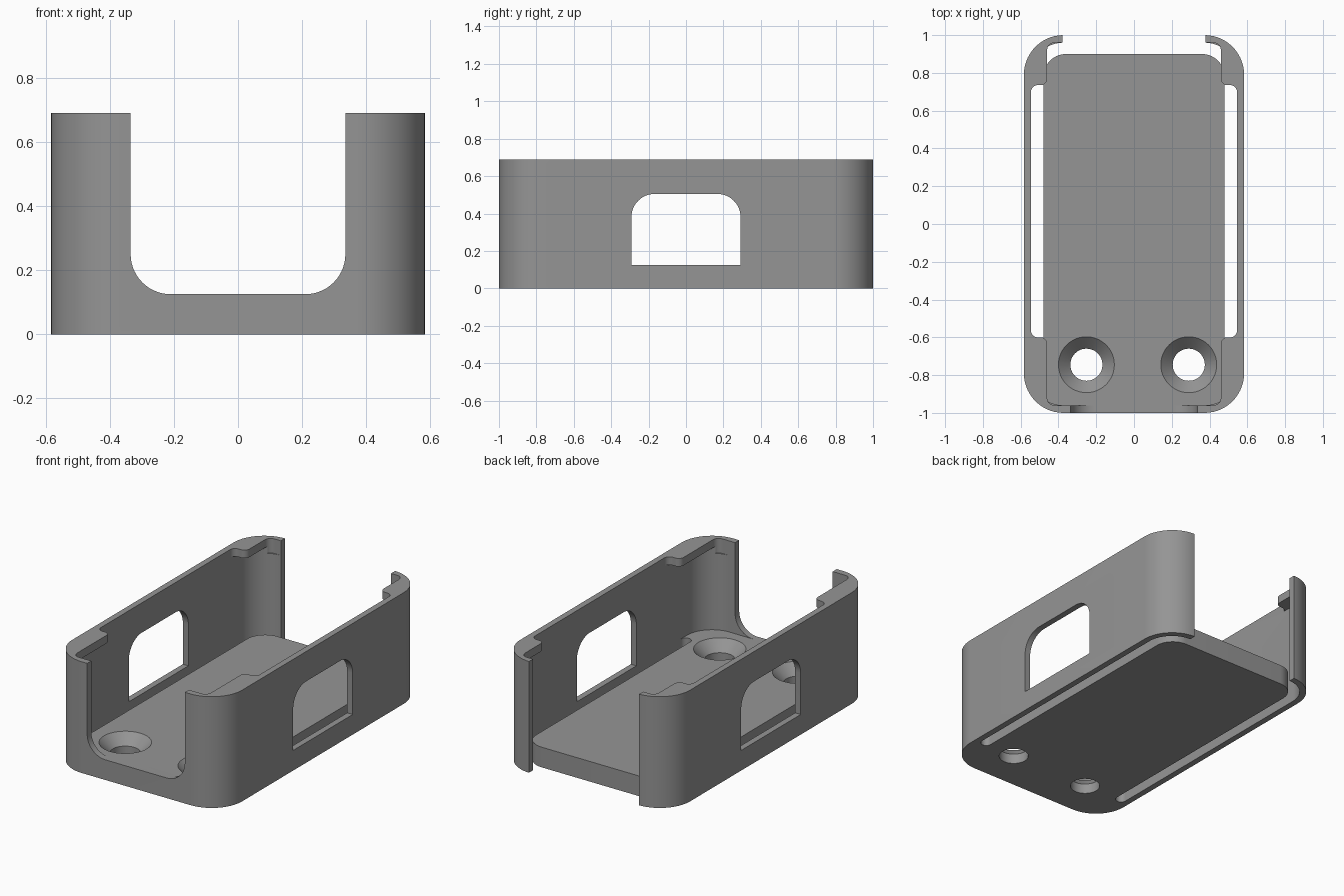
import bpy, bmesh, math
from mathutils import Vector

if "Cube" in bpy.data.objects:
    bpy.data.objects.remove(bpy.data.objects["Cube"])

grey = bpy.data.materials.new("mid grey")
grey.diffuse_color = (0.3, 0.3, 0.3, 1)
grey.use_nodes = True
grey.node_tree.nodes["Principled BSDF"].inputs["Base Color"].default_value = grey.diffuse_color


def fillet(corners, steps=14):
    """Round each (a, b, radius) corner of an outline with an arc."""
    out = []
    n = len(corners)
    for i, (a, b, r) in enumerate(corners):
        p = Vector((a, b))
        if r == 0:
            out.append(p)
            continue
        u = (Vector(corners[i - 1][:2]) - p).normalized()
        v = (Vector(corners[(i + 1) % n][:2]) - p).normalized()
        # every corner is a right angle, so the arc centre is p + r(u + v)
        c = p + r * (u + v)
        for k in range(steps + 1):
            t = k / steps * math.pi / 2
            out.append(c - r * (v * math.cos(t) + u * math.sin(t)))
    return out


def rect(x, y0, y1, r_low, r_high):
    return [(-x, y0, r_low), (x, y0, r_low), (x, y1, r_high), (-x, y1, r_high)]


def prism(name, corners, axis, lo, hi):
    """Extrude a filleted outline along an axis."""
    place = {"X": lambda a, b, h: (h, a, b),
             "Y": lambda a, b, h: (a, h, b),
             "Z": lambda a, b, h: (a, b, h)}[axis]
    pts = fillet(corners)
    bm = bmesh.new()
    rings = [[bm.verts.new(place(p.x, p.y, h)) for p in pts] for h in (lo, hi)]
    bm.faces.new(rings[0])
    bm.faces.new(rings[1])
    n = len(pts)
    for i in range(n):
        j = (i + 1) % n
        bm.faces.new((rings[0][i], rings[0][j], rings[1][j], rings[1][i]))
    return finish(name, bm)


def turned(name, x, y, profile, sides=48):
    """Closed solid of revolution from (radius, z) points."""
    bm = bmesh.new()
    rings = [[bm.verts.new((x + r * math.cos(math.tau * k / sides),
                            y + r * math.sin(math.tau * k / sides), z))
              for k in range(sides)] for r, z in profile]
    for low, high in zip(rings, rings[1:]):
        for k in range(sides):
            m = (k + 1) % sides
            bm.faces.new((low[k], low[m], high[m], high[k]))
    bm.faces.new(rings[0])
    bm.faces.new(rings[-1])
    return finish(name, bm)


def finish(name, bm):
    bmesh.ops.recalc_face_normals(bm, faces=bm.faces)
    me = bpy.data.meshes.new(name)
    bm.to_mesh(me)
    bm.free()
    me.materials.append(grey)
    ob = bpy.data.objects.new(name, me)
    bpy.context.collection.objects.link(ob)
    return ob


FLOOR, TOP = 0.125, 0.69

# Outer body with rounded corners
case = prism("open_case", rect(0.583, -1, 1, 0.21, 0.21), "Z", 0, TOP)

cutters = [
    # Inner cavity below the corner lips
    prism("cavity", rect(0.545, -0.96, 0.96, 0.17, 0.17), "Z", FLOOR, 0.64),
    # Top opening, narrower at the corner lips
    prism("top_opening", [
        (0.46, -0.96, 0.04), (0.46, -0.60, 0.035), (0.545, -0.60, 0.035),
        (0.545, 0.735, 0.035), (0.46, 0.735, 0.035), (0.46, 0.96, 0.04),
        (-0.46, 0.96, 0.04), (-0.46, 0.735, 0.035), (-0.545, 0.735, 0.035),
        (-0.545, -0.60, 0.035), (-0.46, -0.60, 0.035), (-0.46, -0.96, 0.04)],
        "Z", 0.6, 0.9),
    # Gap freeing the floor plate from the side and back walls
    prism("floor_gap", [
        (0.545, -0.76, 0.032), (0.545, 0.96, 0.17), (-0.545, 0.96, 0.17),
        (-0.545, -0.76, 0.032), (-0.48, -0.76, 0.032), (-0.48, 0.90, 0.12),
        (0.48, 0.90, 0.12), (0.48, -0.76, 0.032)], "Z", -0.1, 0.2),
    # Back opening, full height
    prism("back_opening", rect(0.378, 0.93, 1.2, 0, 0), "Z", -0.2, 0.9),
    # Front notch with rounded lower corners
    prism("front_notch", rect(0.335, FLOOR, 0.9, 0.125, 0), "Y", -1.2, -0.9),
    # Side windows with rounded upper corners
    prism("side_windows", rect(0.292, FLOOR, 0.505, 0, 0.125), "X", -0.8, 0.8),
]
# Countersunk screw holes
for x in (-0.252, 0.29):
    cutters.append(turned("screw_hole", x, -0.745,
                          [(0.085, -0.1), (0.085, 0.062), (0.148, FLOOR), (0.148, 0.2)]))

bpy.context.view_layer.objects.active = case
case.select_set(True)
for cutter in cutters:
    mod = case.modifiers.new(cutter.name, "BOOLEAN")
    mod.operation = "DIFFERENCE"
    mod.solver = "EXACT"
    mod.object = cutter
    bpy.ops.object.modifier_apply(modifier=mod.name)
    bpy.data.objects.remove(cutter)

bpy.ops.object.shade_smooth_by_angle(angle=math.radians(30))
